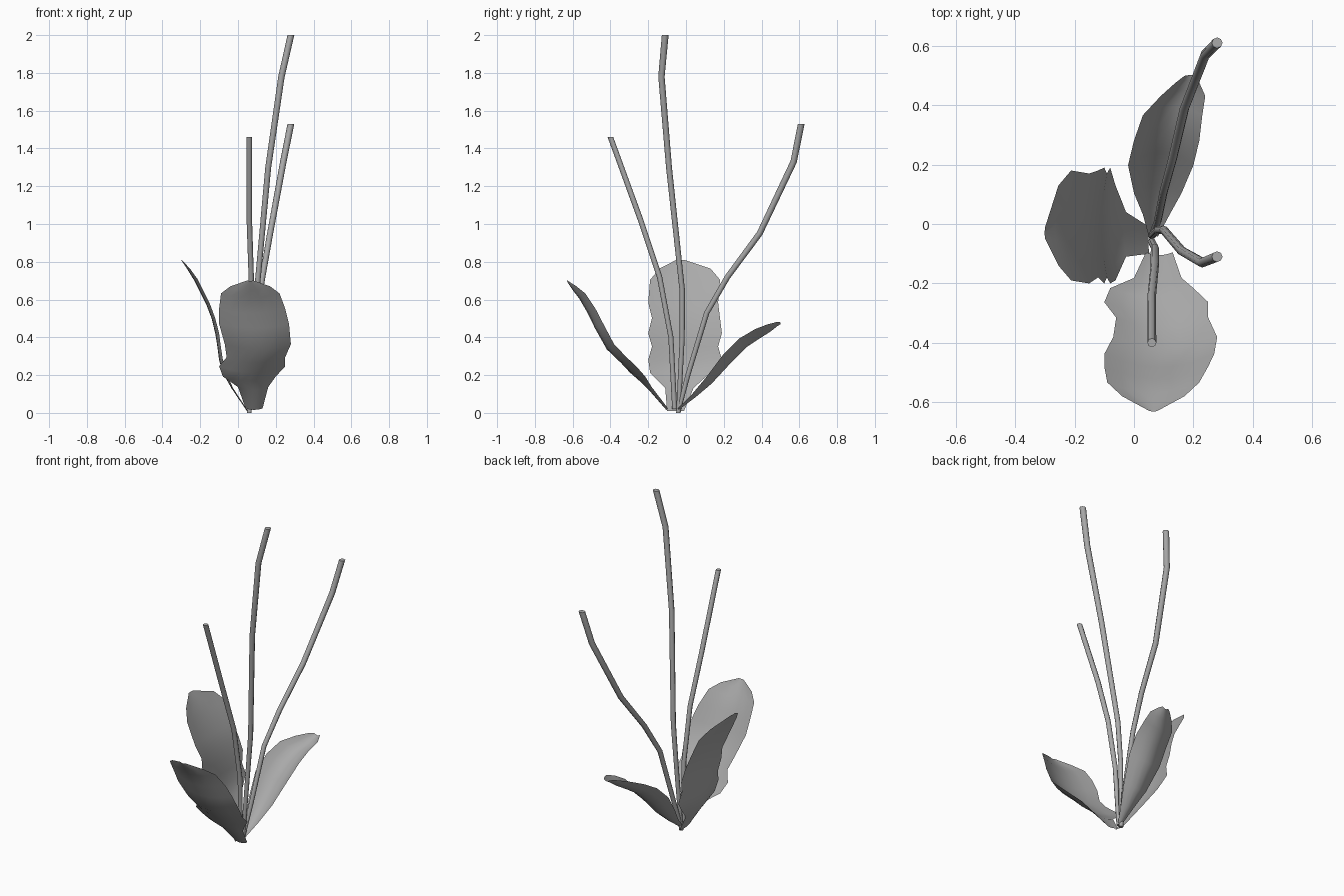
import bpy
import bmesh
import math
from mathutils import Vector

cube = bpy.data.objects.get("Cube")
if cube:
    bpy.data.objects.remove(cube, do_unlink=True)

# One plain grey for the whole plant
grey = bpy.data.materials.new("plain grey")
grey.use_nodes = True
grey.diffuse_color = (0.4, 0.4, 0.4, 1)
grey.node_tree.nodes["Principled BSDF"].inputs["Base Color"].default_value = grey.diffuse_color


def finish(name, bm, angle):
    """Turn a bmesh into a smooth shaded object."""
    mesh = bpy.data.meshes.new(name)
    bm.to_mesh(mesh)
    bm.free()
    mesh.materials.append(grey)
    obj = bpy.data.objects.new(name, mesh)
    bpy.context.collection.objects.link(obj)
    bpy.ops.object.select_all(action="DESELECT")
    obj.select_set(True)
    bpy.context.view_layer.objects.active = obj
    bpy.ops.object.shade_smooth_by_angle(angle=math.radians(angle))
    return obj


def bridge(bm, rows, closed):
    """Fill quads between neighbouring rows of vertices."""
    for a, b in zip(rows, rows[1:]):
        count = len(a)
        for i in range(count if closed else count - 1):
            j = (i + 1) % count
            bm.faces.new((a[i], a[j], b[j], b[i]))


def stem(name, path, thin, thick, sides=8):
    """Capped tube along a path, cut level at both ends."""
    bm = bmesh.new()
    points = [Vector(p) for p in path]
    up = Vector((0, 0, 1))
    last = len(points) - 1
    rings = []
    for k, p in enumerate(points):
        direction = up
        if 0 < k < last:
            direction = (p - points[k - 1]).normalized() + (points[k + 1] - p).normalized()
        turn = up.rotation_difference(direction)
        radius = thin + (thick - thin) * k / last
        ring = []
        for s in range(sides):
            a = math.tau * s / sides
            ring.append(bm.verts.new(p + turn @ Vector((radius * math.cos(a), radius * math.sin(a), 0))))
        rings.append(ring)
    bridge(bm, rings, closed=True)
    bm.faces.new(list(reversed(rings[0])))
    bm.faces.new(rings[-1])
    return finish(name, bm, 50)


def leaf(name, rows, axis, cup, columns=6):
    """Cupped blade; each row is outward position, height, low edge, high edge."""
    bm = bmesh.new()
    widest = max(hi - lo for _, _, lo, hi in rows)
    grid = []
    for k, (out, height, lo, hi) in enumerate(rows):
        before, after = rows[max(k - 1, 0)], rows[min(k + 1, len(rows) - 1)]
        run, rise = after[0] - before[0], after[1] - before[1]
        length = math.hypot(run, rise)
        # Upper side normal in the plane of the midrib
        side = math.copysign(1, run)
        n_out, n_up = -rise / length * side, run / length * side
        depth = cup * (hi - lo) / widest
        line = []
        for c in range(columns + 1):
            t = c / columns
            bend = depth * (2 * (2 * t - 1) ** 2 - 1)
            across = lo + (hi - lo) * t
            along = out + n_out * bend
            z = max(height + n_up * bend, 0)
            co = (along, across, z) if axis == "x" else (across, along, z)
            line.append(bm.verts.new(co))
        grid.append(line)
    bridge(bm, grid, closed=False)
    bm.normal_update()
    if sum(f.normal.z for f in bm.faces) < 0:
        bmesh.ops.reverse_faces(bm, faces=bm.faces[:])
    return finish(name, bm, 80)


# Three bare stems
stem("tall_stem", [
    (0.06, -0.04, 0), (0.08, -0.02, 0.4), (0.1, -0.02, 0.65),
    (0.16, -0.09, 1.3), (0.23, -0.13, 1.78), (0.28, -0.11, 2)], 0.012, 0.018)
stem("back_stem", [
    (0.06, -0.04, 0.01), (0.08, 0.01, 0.2), (0.1, 0.11, 0.53), (0.13, 0.22, 0.72),
    (0.17, 0.39, 0.95), (0.24, 0.57, 1.33), (0.28, 0.61, 1.53)], 0.012, 0.018)
stem("front_stem", [
    (0.06, -0.06, 0.02), (0.07, -0.08, 0.4), (0.07, -0.14, 0.72),
    (0.06, -0.24, 1.02), (0.06, -0.4, 1.46)], 0.013, 0.015)

# Wavy leaf leaning to the right side
leaf("right_leaf", [
    (0.05, 0.01, -0.1, -0.01), (-0.03, 0.13, -0.11, 0.04), (-0.07, 0.21, -0.19, 0.13),
    (-0.09, 0.28, -0.2, 0.19), (-0.1, 0.35, -0.18, 0.17), (-0.11, 0.42, -0.2, 0.19),
    (-0.13, 0.5, -0.18, 0.18), (-0.16, 0.58, -0.2, 0.17), (-0.22, 0.7, -0.19, 0.18),
    (-0.26, 0.76, -0.14, 0.13), (-0.3, 0.81, -0.05, -0.01)], "x", 0.01)

# Wavy leaf leaning to the front
leaf("front_leaf", [
    (-0.1, 0.02, 0.04, 0.13), (-0.19, 0.13, 0, 0.16), (-0.23, 0.18, -0.08, 0.2),
    (-0.28, 0.23, -0.1, 0.25), (-0.33, 0.28, -0.06, 0.25), (-0.4, 0.35, -0.07, 0.28),
    (-0.46, 0.46, -0.1, 0.27), (-0.5, 0.54, -0.1, 0.25), (-0.55, 0.62, -0.09, 0.22),
    (-0.59, 0.66, -0.04, 0.17), (-0.63, 0.7, 0.05, 0.08)], "y", 0.025)

# Smooth pointed leaf leaning to the back
leaf("back_leaf", [
    (-0.04, 0.02, 0.05, 0.08), (0.04, 0.09, 0.03, 0.12), (0.12, 0.17, 0, 0.16),
    (0.22, 0.29, -0.02, 0.2), (0.3, 0.37, 0, 0.22), (0.38, 0.42, 0.03, 0.23),
    (0.44, 0.45, 0.09, 0.24), (0.48, 0.47, 0.14, 0.22), (0.5, 0.475, 0.17, 0.21)], "y", 0.03)
